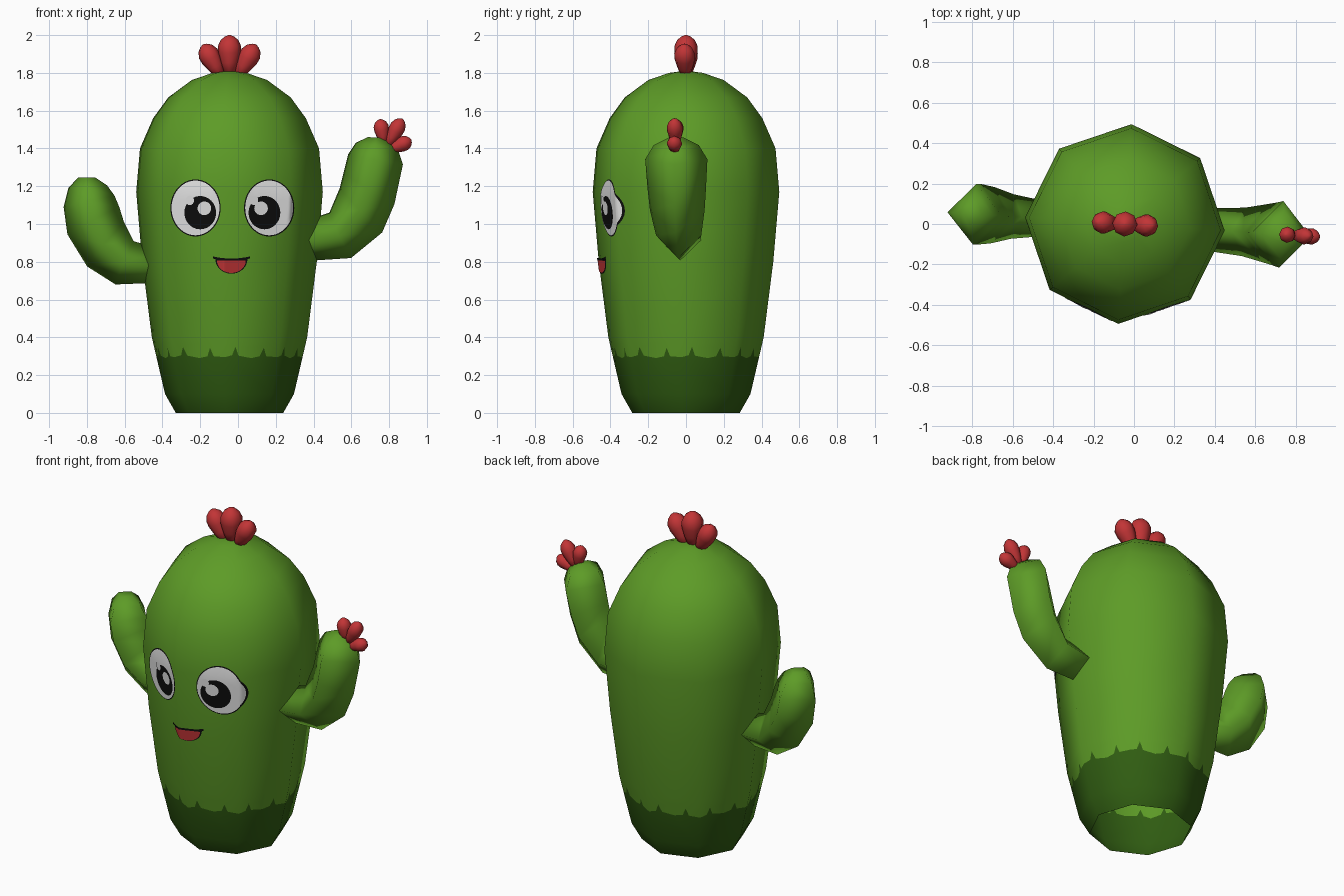
import bpy, bmesh, math
from mathutils import Vector, Matrix
from mathutils.bvhtree import BVHTree

if "Cube" in bpy.data.objects:
    bpy.data.objects.remove(bpy.data.objects["Cube"])

CX = -0.045                      # axis of the body
TURN = math.radians(-3.8)        # whole plant is turned slightly about that axis
ROT = Matrix.Rotation(TURN, 3, 'Z')


def material(name, col):
    m = bpy.data.materials.new(name)
    m.diffuse_color = (*col, 1)
    m.use_nodes = True
    m.node_tree.nodes["Principled BSDF"].inputs["Base Color"].default_value = m.diffuse_color
    return m


GREEN = material("cactus green", (0.11, 0.33, 0.02))
DARK = material("dark green", (0.03, 0.11, 0.006))
RED = material("flower red", (0.54, 0.035, 0.037))
WHITE = material("eye white", (0.82, 0.82, 0.82))
BLACK = material("black", (0.004, 0.004, 0.004))


def turned(x, y, z):
    v = ROT @ Vector((x - CX, y, z))
    return Vector((v.x + CX, v.y, v.z))


def make(name, verts, faces, mats, fix=True):
    me = bpy.data.meshes.new(name)
    me.from_pydata([tuple(v) for v in verts], [], faces)
    for m in mats:
        me.materials.append(m)
    if fix:
        bm = bmesh.new()
        bm.from_mesh(me)
        bmesh.ops.recalc_face_normals(bm, faces=bm.faces)
        bm.to_mesh(me)
        bm.free()
    for p in me.polygons:
        p.use_smooth = True
    ob = bpy.data.objects.new(name, me)
    bpy.context.collection.objects.link(ob)
    return ob


def loft(rings):
    """Join equal rings of points, closing both ends."""
    n = len(rings[0])
    verts = [p for r in rings for p in r]
    faces = [(i * n + k, i * n + (k + 1) % n, (i + 1) * n + (k + 1) % n, (i + 1) * n + k)
             for i in range(len(rings) - 1) for k in range(n)]
    faces += [tuple(range(n))[::-1], tuple(range(len(verts) - n, len(verts)))]
    return verts, faces


# Body: eight-sided, open underneath, with a ragged colour edge low down
profile = [(0.285, 0), (0.342, 0.1), (0.412, 0.4), (0.463, 0.8), (0.495, 1.17), (0.475, 1.4),
           (0.405, 1.56), (0.325, 1.67), (0.2, 1.762), (0.09, 1.80)]
ragged = [(0, .295), (.14, .305), (.2, .35), (.26, .303), (.5, .29), (.66, .30), (.72, .345), (.78, .30)]
verts, normals, faces = [], [], []


def add(x, y, z, slope):
    verts.append(turned(CX + x, y, z))
    normals.append((ROT @ Vector((x, y, slope * math.hypot(x, y)))).normalized())
    return len(verts) - 1


rings = []
for i, (r, z) in enumerate(profile):
    a, b = profile[max(i - 1, 0)], profile[min(i + 1, len(profile) - 1)]
    s = (a[0] - b[0]) / (b[1] - a[1])
    rings.append([add(r * math.cos(k * math.pi / 4), r * math.sin(k * math.pi / 4), z, s)
                  for k in range(8)])
edge = []
for k in range(8):
    a0, a1 = k * math.pi / 4, (k + 1) * math.pi / 4
    for t, z in ragged:
        r = 0.342 + (z - 0.1) / 0.3 * 0.07
        edge.append(add(r * ((1 - t) * math.cos(a0) + t * math.cos(a1)),
                        r * ((1 - t) * math.sin(a0) + t * math.sin(a1)), z, -0.2))
pole = len(verts)
verts.append(Vector((CX, 0, 1.812)))
normals.append(Vector((0, 0, 1)))
dark = set()
for k in range(8):
    j = (k + 1) % 8
    cut = [edge[(k * 8 + q) % 64] for q in range(9)]
    dark.update((len(faces), len(faces) + 1))
    faces.append((rings[0][k], rings[0][j], rings[1][j], rings[1][k]))
    faces.append((rings[1][k], rings[1][j], *cut[::-1]))
    faces.append((*cut, rings[2][j], rings[2][k]))
    for i in range(2, len(profile) - 1):
        faces.append((rings[i][k], rings[i][j], rings[i + 1][j], rings[i + 1][k]))
    faces.append((rings[-1][k], rings[-1][j], pole))
body = make("body", verts, faces, [GREEN, DARK], fix=False)
for p in body.data.polygons:
    p.material_index = int(p.index in dark)
body.data.normals_split_custom_set_from_vertices([tuple(n) for n in normals])
surface = BVHTree.FromPolygons(verts, faces)


# Arms: four-sided tubes; each section is lower/outer point, upper/inner point, half depth
def arm(name, sections):
    rs = []
    for lx, lz, ux, uz, w in sections:
        mx, mz = (lx + ux) / 2, (lz + uz) / 2
        rs.append([turned(lx, 0, lz), turned(mx, w, mz), turned(ux, 0, uz), turned(mx, -w, mz)])
    make(name, *loft(rs), [GREEN])


arm("right_arm", [(.30, .80, .30, 1.0, .10), (.60, .82, .485, 1.06, .12), (.765, .955, .54, 1.19, .145),
                  (.83, 1.105, .56, 1.27, .155), (.875, 1.315, .585, 1.37, .165),
                  (.845, 1.405, .625, 1.43, .12), (.78, 1.455, .69, 1.46, .04)])
arm("left_arm", [(-.40, .69, -.40, .86, .08), (-.65, .68, -.555, .91, .11), (-.80, .775, -.605, 1.01, .14),
                 (-.905, .945, -.63, 1.09, .15), (-.925, 1.09, -.655, 1.15, .15),
                 (-.90, 1.19, -.695, 1.205, .11), (-.85, 1.245, -.755, 1.245, .05)])


# Flowers: club-shaped petals from base to tip
def petal(name, bx, bz, tx, tz, r):
    d = Vector((tx - bx, 0, tz - bz))
    side = Vector((d.z, 0, -d.x)).normalized()
    rs = []
    for t, f in [(0, .4), (.3, .75), (.55, .98), (.72, 1), (.88, .75), (.97, .36), (1, .08)]:
        ring = []
        for k in range(8):
            a = k * math.pi / 4
            p = Vector((bx, 0, bz)) + d * t + (side * math.cos(a) + Vector((0, 1, 0)) * math.sin(a)) * r * f
            ring.append(turned(*p))
        rs.append(ring)
    make(name, *loft(rs), [RED])


petal("crown_petal_middle", CX, 1.79, CX, 2.0, .062)
petal("crown_petal_left", -.09, 1.78, -.185, 1.95, .055)
petal("crown_petal_right", 0, 1.78, .095, 1.95, .055)
petal("arm_petal_left", .775, 1.42, .753, 1.555, .04)
petal("arm_petal_middle", .79, 1.41, .872, 1.557, .042)
petal("arm_petal_right", .80, 1.39, .92, 1.445, .04)


# Face details: thin sheets laid on the front of the body
def plate(name, x0, x1, low, high, mat, off, n=24, m=6):
    pts, fs = [], []
    for i in range(n + 1):
        x = (x0 + x1) / 2 - (x1 - x0) / 2 * math.cos(math.pi * i / n)
        for j in range(m + 1):
            z = low(x) + (high(x) - low(x)) * j / m
            hit = surface.ray_cast(Vector((x, -2, z)), Vector((0, 1, 0)))[0]
            pts.append(hit + Vector((0, -off, 0)))
    for i in range(n):
        for j in range(m):
            a = i * (m + 1) + j
            fs.append((a, a + m + 1, a + m + 2, a + 1))
    make(name, pts, fs, [mat], fix=False)


def oval(name, x, z, rx, rz, mat, off):
    def h(u):
        return rz * math.sqrt(max(0, 1 - ((u - x) / rx) ** 2)) + 1e-5
    plate(name, x - rx, x + rx, lambda u: z - h(u), lambda u: z + h(u), mat, off)


for side, ex, px, gx in (("left", -.225, -.20, -.178), ("right", .165, .14, .122)):
    oval(side + "_eye_outline", ex, 1.085, .133, .151, BLACK, .002)
    oval(side + "_eye_white", ex, 1.085, .127, .145, WHITE, .004)
    oval(side + "_pupil", px, 1.06, .084, .088, BLACK, .006)
    oval(side + "_eye_glint", gx, 1.083, .036, .036, WHITE, .008)
    oval(side + "_small_glint", px - .055, 1.125, .022, .025, WHITE, .008)

MX = -.035


def curve(half, depth, z):
    return lambda x: z - depth * math.sqrt(max(0, 1 - ((x - MX) / half) ** 2))


plate("mouth_outline", MX - .085, MX + .085, curve(.085, .078, .815), lambda x: .816, BLACK, .003, 32)
plate("mouth_red", MX - .076, MX + .076, curve(.076, .064, .805), lambda x: .806, RED, .006, 32)
plate("smile_line", MX - .098, MX + .098, lambda x: .806 + 1.2 * (x - MX) ** 2,
      lambda x: .817 + 1.2 * (x - MX) ** 2, BLACK, .008, 32, 1)
